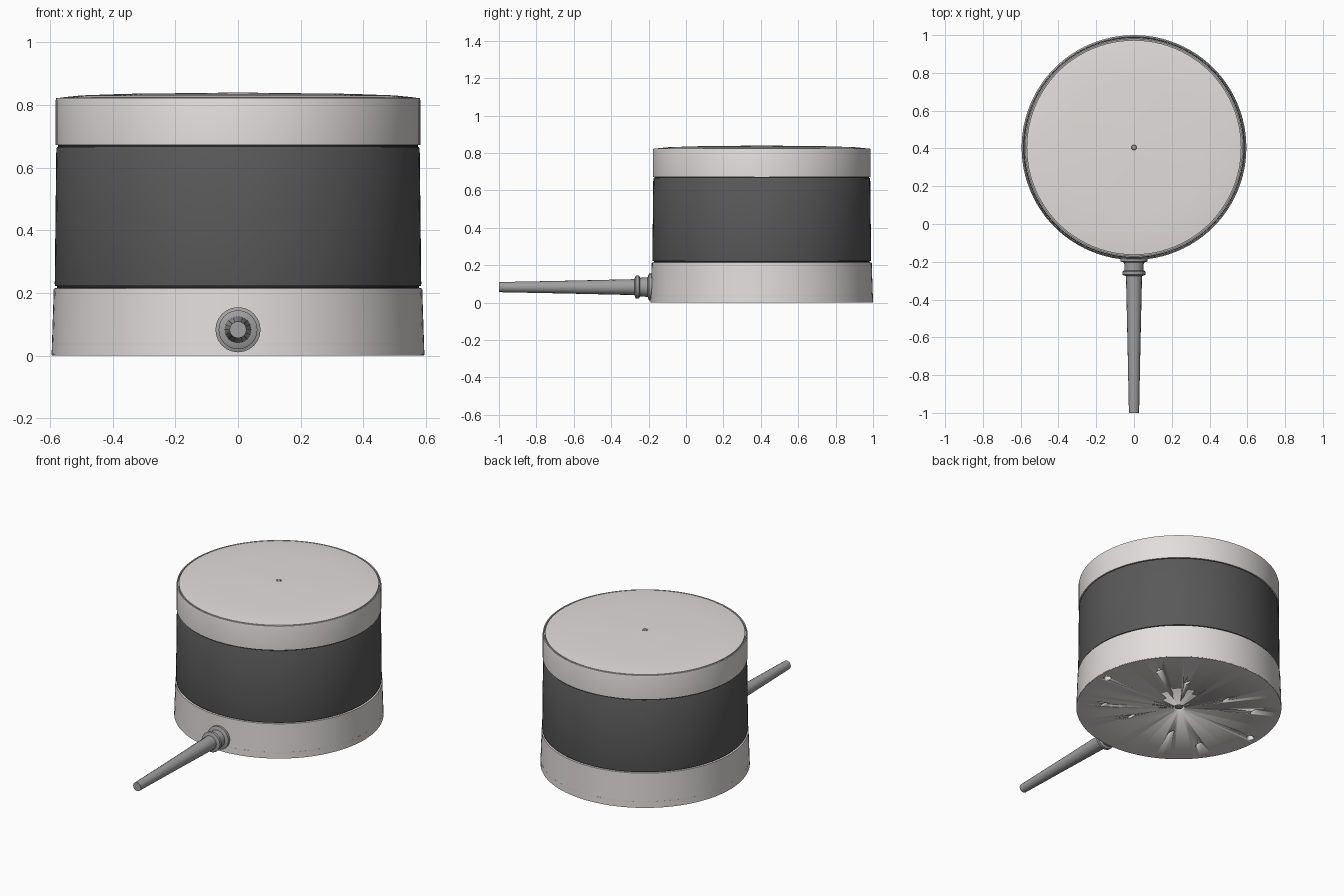
import bpy, math
from mathutils import Matrix

if "Cube" in bpy.data.objects:
    bpy.data.objects.remove(bpy.data.objects["Cube"])

CY = 0.405          # body axis in y
CABLE_Z = 0.083     # cable axis height


def material(name, rgb):
    m = bpy.data.materials.new(name)
    m.diffuse_color = (*rgb, 1)
    m.use_nodes = True
    m.node_tree.nodes["Principled BSDF"].inputs["Base Color"].default_value = m.diffuse_color
    return m


LIGHT = material("light_shell", (0.76, 0.73, 0.72))
DARK = material("dark_fabric", (0.10, 0.10, 0.10))
BLACK = material("black_seam", (0.02, 0.02, 0.02))
GREY = material("mid_grey", (0.35, 0.35, 0.35))


def lathe(name, profile, mat, n=96, matrix=Matrix.Translation((0, CY, 0))):
    """Revolve (radius, height) points around z; radius 0 becomes a pole."""
    verts, faces, rings = [], [], []
    for r, z in profile:
        count = 1 if r == 0 else n
        rings.append(list(range(len(verts), len(verts) + count)))
        for i in range(count):
            a = 2 * math.pi * i / n
            verts.append((r * math.cos(a), r * math.sin(a), z))
    for a, b in zip(rings, rings[1:]):
        for i in range(n):
            j = (i + 1) % n
            if len(a) == 1:
                faces.append((a[0], b[j], b[i]))
            elif len(b) == 1:
                faces.append((a[i], a[j], b[0]))
            else:
                faces.append((a[i], a[j], b[j], b[i]))
    me = bpy.data.meshes.new(name)
    me.from_pydata(verts, [], faces)
    me.transform(matrix)
    me.materials.append(mat)
    ob = bpy.data.objects.new(name, me)
    bpy.context.collection.objects.link(ob)
    bpy.ops.object.select_all(action='DESELECT')
    ob.select_set(True)
    bpy.context.view_layer.objects.active = ob
    bpy.ops.object.shade_smooth_by_angle(angle=math.radians(30))
    return ob


# Body: base, seams, dark band, top ring and slightly domed cap
lathe("base_shell", [(0.588, 0.003), (0.595, 0.003), (0.588, 0.215), (0.57, 0.217), (0, 0.217)], LIGHT)
lathe("lower_seam", [(0, 0.21), (0.577, 0.21), (0.577, 0.226), (0, 0.226)], BLACK)
lathe("fabric_band", [(0, 0.222), (0.583, 0.222), (0.585, 0.23), (0.58, 0.66), (0.577, 0.667), (0, 0.667)], DARK)
lathe("upper_seam", [(0, 0.66), (0.574, 0.66), (0.574, 0.678), (0, 0.678)], BLACK)
lathe("top_ring", [(0, 0.673), (0.582, 0.673), (0.582, 0.815), (0.58, 0.823),
                   (0.574, 0.823), (0.574, 0.805), (0, 0.805)], LIGHT)
lathe("rim_groove", [(0.575, 0.81), (0.56, 0.81)], GREY)
lathe("top_cap", [(0.568, 0.80), (0.568, 0.824), (0.50, 0.831), (0.36, 0.836),
                  (0.015, 0.84), (0.015, 0.833), (0, 0.833)], LIGHT)
lathe("indicator_dot", [(0.014, 0.834), (0.012, 0.839), (0, 0.839)], GREY, 24)

# Underside plate with recessed crescents around four feet and a centre hole
plate = lathe("bottom_plate", [(0, 0), (0.594, 0), (0.594, 0.04), (0, 0.04)], LIGHT)
spots = [(0, 0, 0.035, 0.035)]
for sx in (-1, 1):
    spots.append((sx * 0.54, 0, 0.022, 0.022))
    for sy in (-1, 1):
        spots += [(sx * 0.15, sy * 0.25, 0.01, 0.03), (sx * 0.36, sy * 0.25, 0.01, 0.03)]
for k, (x, y, rx, ry) in enumerate(spots):
    place = Matrix.Translation((x, CY + y, 0)) @ Matrix.Diagonal((rx, ry, 1, 1))
    cutter = lathe(f"underside_cutter_{k}", [(0, -0.02), (1, -0.02), (1, 0.025), (0, 0.025)], LIGHT, 20, place)
    cutter.hide_render = True
    cutter.hide_set(True)
    mod = plate.modifiers.new("recess", 'BOOLEAN')
    mod.operation = 'DIFFERENCE'
    mod.object = cutter
    mod.solver = 'EXACT'
bpy.context.view_layer.objects.active = plate
for mod in list(plate.modifiers):
    bpy.ops.object.modifier_apply(modifier=mod.name)
for ob in [o for o in bpy.data.objects if "cutter" in o.name]:
    bpy.data.objects.remove(ob)
lathe("centre_screw", [(0, 0.005), (0.022, 0.005), (0.022, 0.026), (0, 0.026)], GREY, 20)

# Cable and strain relief run along -y
along = Matrix.Translation((0, 0, CABLE_Z)) @ Matrix.Rotation(math.radians(90), 4, 'X')
lathe("strain_relief", [(0, 0.16), (0.072, 0.16), (0.072, 0.198), (0.052, 0.205), (0.05, 0.245),
                        (0.062, 0.252), (0.062, 0.268), (0.046, 0.275), (0, 0.275)], GREY, 24, along)
lathe("cable", [(0, 0.2), (0.044, 0.2), (0.042, 0.3), (0.034, 0.65), (0.027, 1.0), (0, 1.0)], GREY, 16, along)
